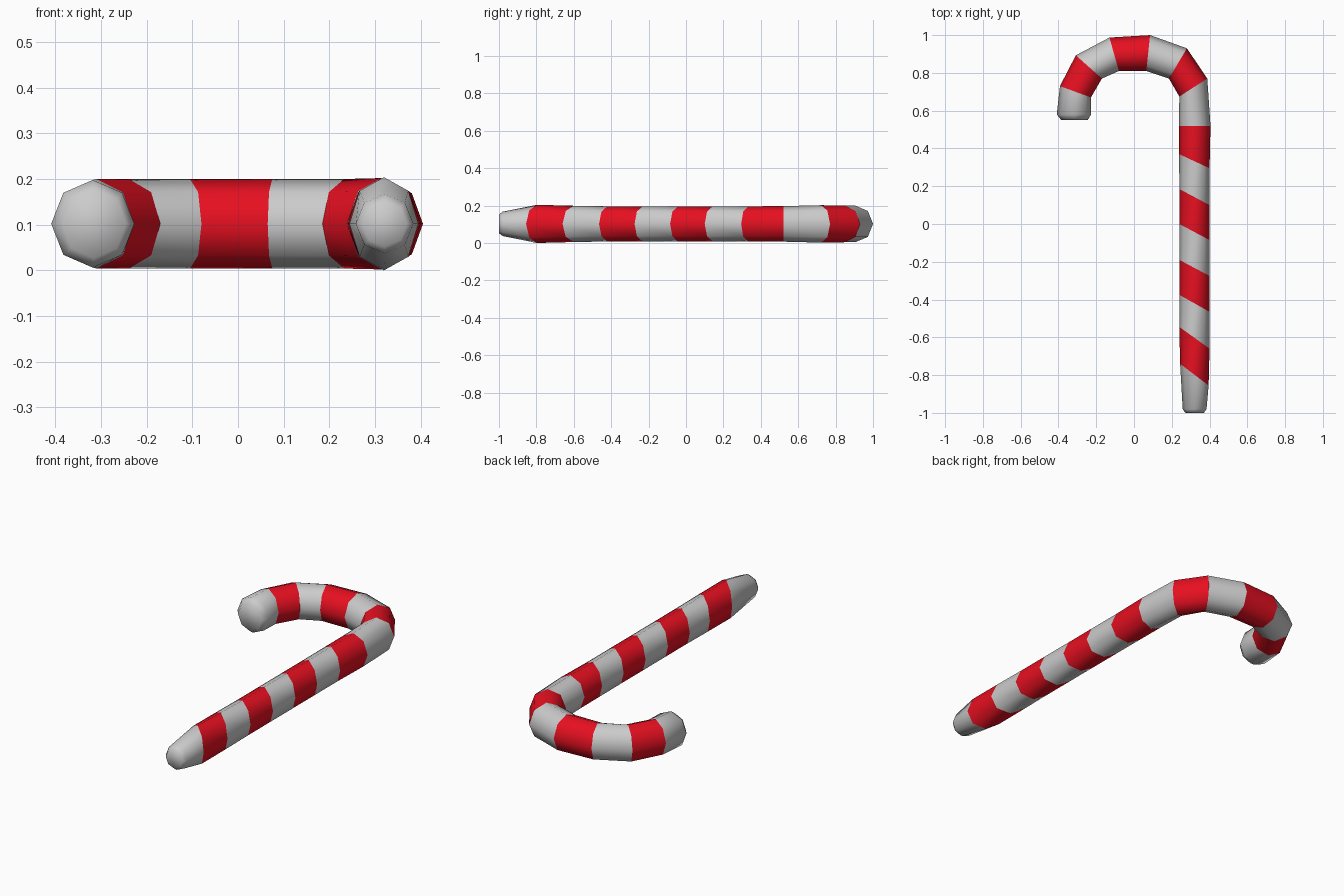
import bpy, bmesh
from math import cos, sin, pi
from mathutils import Vector

if "Cube" in bpy.data.objects:
    bpy.data.objects.remove(bpy.data.objects["Cube"])

SIDES = 8
ZC = 0.102

# Rings along the cane: inner (x, y), outer (x, y), vertical radius
RINGS = [
    (-0.245, 0.55, -0.385, 0.55, 0.075),   # hook tip cap
    (-0.227, 0.58, -0.409, 0.58, 0.096),
    (-0.228, 0.67, -0.392, 0.73, 0.098),
    (-0.170, 0.77, -0.308, 0.893, 0.098),
    (-0.080, 0.81, -0.130, 0.987, 0.098),
    (0.065, 0.81, 0.085, 1.00, 0.098),
    (0.185, 0.77, 0.280, 0.93, 0.098),
    (0.240, 0.675, 0.388, 0.77, 0.100),
    (0.238, 0.52, 0.405, 0.52, 0.095),     # start of shaft
    (0.239, 0.37, 0.400, 0.295, 0.094),
    (0.240, 0.185, 0.400, 0.10, 0.094),
    (0.240, 0.00, 0.400, -0.085, 0.094),
    (0.240, -0.19, 0.400, -0.275, 0.094),
    (0.240, -0.375, 0.400, -0.465, 0.094),
    (0.240, -0.545, 0.400, -0.66, 0.097),
    (0.244, -0.74, 0.395, -0.855, 0.102),
    (0.258, -0.98, 0.384, -0.98, 0.065),   # shaft tip
    (0.272, -1.00, 0.370, -1.00, 0.050),
]


def ring_points(ix, iy, ox, oy, rz):
    inner, outer = Vector((ix, iy, ZC)), Vector((ox, oy, ZC))
    c, d = (inner + outer) / 2, (outer - inner) / 2
    return [c + d * cos(2 * pi * k / SIDES) + Vector((0, 0, rz * sin(2 * pi * k / SIDES)))
            for k in range(SIDES)]


def build(name, spans, color=None):
    """Tube pieces, each covering rings first..last; the cane ends are capped."""
    bm = bmesh.new()
    for first, last in spans:
        rows = [[bm.verts.new(p) for p in ring_points(*RINGS[i])]
                for i in range(first, last + 1)]
        for a, b in zip(rows, rows[1:]):
            for k in range(SIDES):
                n = (k + 1) % SIDES
                bm.faces.new((a[k], a[n], b[n], b[k]))
        if first == 0:
            bm.faces.new(rows[0][::-1])
        if last == len(RINGS) - 1:
            bm.faces.new(rows[-1])
    for f in bm.faces:
        f.smooth = True
    mesh = bpy.data.meshes.new(name)
    bm.to_mesh(mesh)
    bm.free()
    obj = bpy.data.objects.new(name, mesh)
    bpy.context.collection.objects.link(obj)
    if color:
        mat = bpy.data.materials.new(name)
        mat.diffuse_color = color
        mat.use_nodes = True
        mat.node_tree.nodes["Principled BSDF"].inputs["Base Color"].default_value = mat.diffuse_color
        mesh.materials.append(mat)
    return obj


# Plain stripes (with both rounded tips) and red stripes alternate
build("plain_stripes", [(0, 2)] + [(i, i + 1) for i in range(3, 15, 2)] + [(15, 17)])
build("red_stripes", [(i, i + 1) for i in range(2, 15, 2)], (0.8, 0.005, 0.015, 1))
